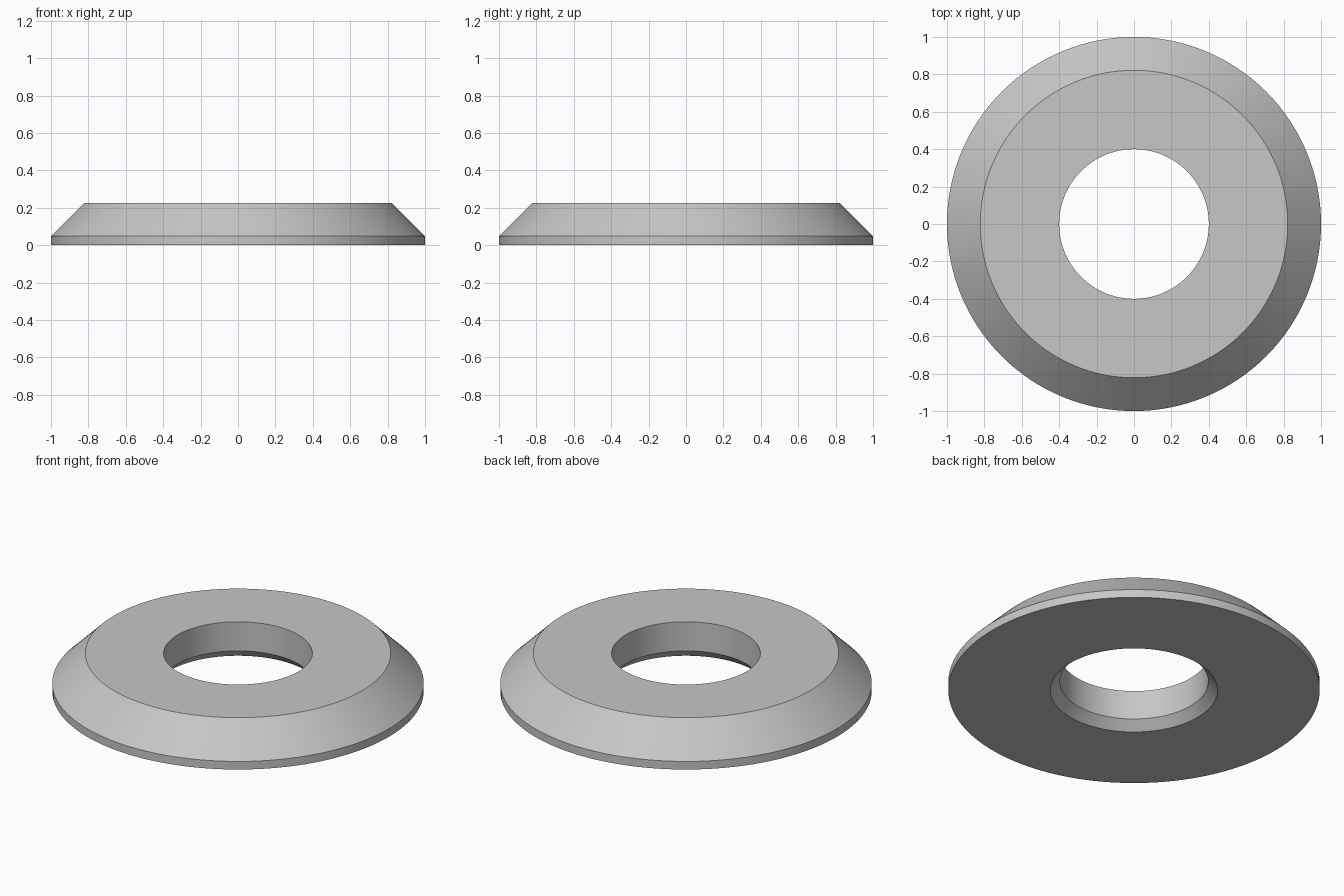
import bpy, bmesh, math

cube = bpy.data.objects.get("Cube")
if cube:
    bpy.data.objects.remove(cube, do_unlink=True)

SEGMENTS = 128

# Plain grey material
grey = bpy.data.materials.new("plain_grey")
grey.use_nodes = True
colour = (0.57, 0.57, 0.57, 1)
grey.diffuse_color = colour
grey.node_tree.nodes["Principled BSDF"].inputs["Base Color"].default_value = colour

# Cross-section (radius, height): bevelled outside, chamfered underside of the bore
profile = [(0.45, 0), (1, 0), (1, 0.048), (0.822, 0.225), (0.4, 0.225), (0.4, 0.052)]

# Revolve the closed cross-section around z
bm = bmesh.new()
verts = [bm.verts.new((r, 0, z)) for r, z in profile]
edges = [bm.edges.new((v, verts[(i + 1) % len(verts)])) for i, v in enumerate(verts)]
bmesh.ops.spin(bm, geom=verts + edges, cent=(0, 0, 0), axis=(0, 0, 1),
               angle=math.tau, steps=SEGMENTS, use_merge=True)
bmesh.ops.remove_doubles(bm, verts=bm.verts, dist=0.0001)
bmesh.ops.recalc_face_normals(bm, faces=bm.faces)

mesh = bpy.data.meshes.new("bevelled_washer")
bm.to_mesh(mesh)
bm.free()
mesh.materials.append(grey)
washer = bpy.data.objects.new("bevelled_washer", mesh)
bpy.context.collection.objects.link(washer)

# Smooth round surfaces with sharp rims
bpy.ops.object.select_all(action="DESELECT")
washer.select_set(True)
bpy.context.view_layer.objects.active = washer
bpy.ops.object.shade_smooth_by_angle(angle=math.radians(30))
